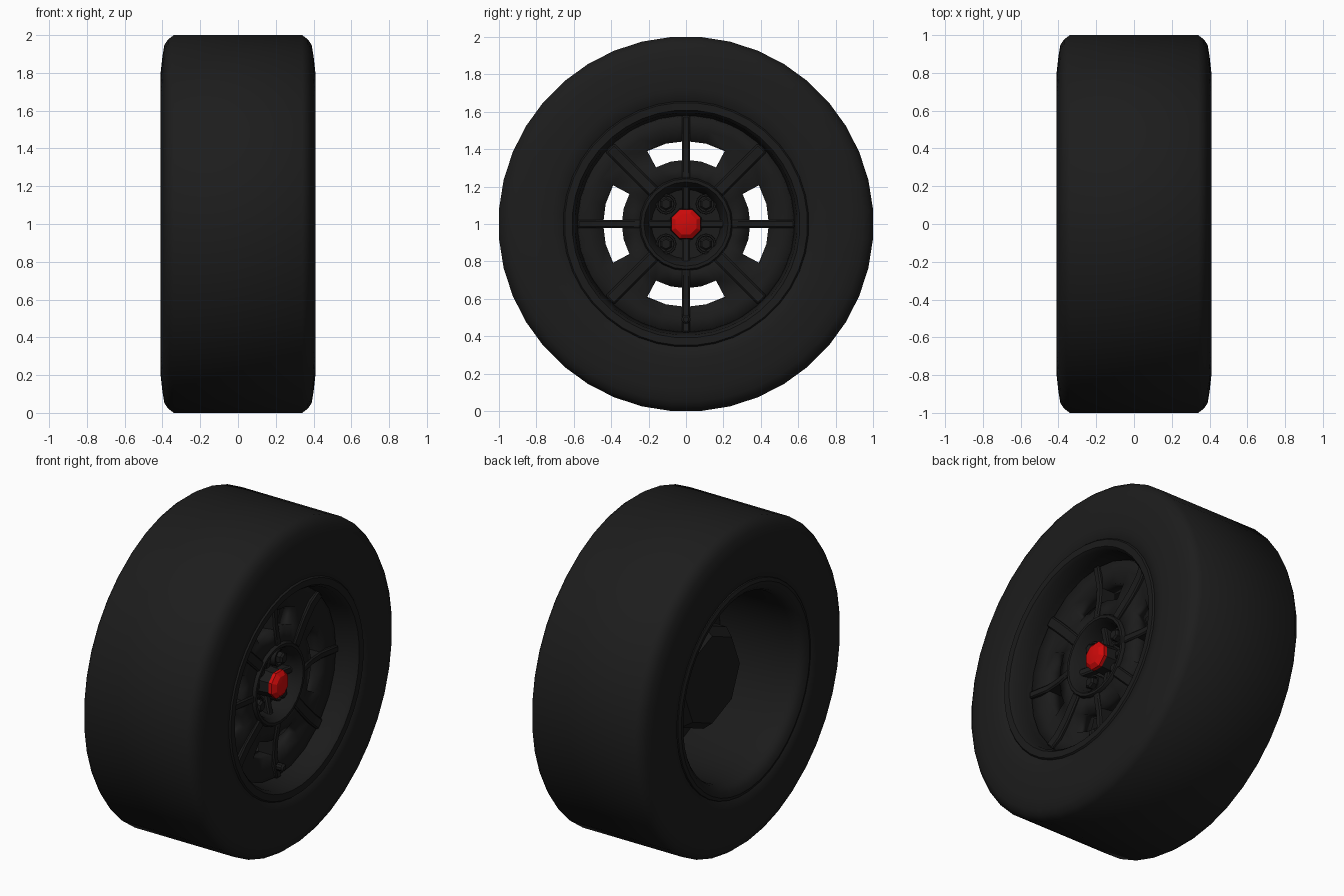
import bpy, bmesh, math
from math import sin, cos, radians

if "Cube" in bpy.data.objects:
    bpy.data.objects.remove(bpy.data.objects["Cube"])


def material(name, color):
    m = bpy.data.materials.new(name)
    m.use_nodes = True
    m.diffuse_color = (*color, 1)
    bsdf = m.node_tree.nodes["Principled BSDF"]
    bsdf.inputs["Base Color"].default_value = (*color, 1)
    bsdf.inputs["Roughness"].default_value = 0.7
    return m


rubber = material("black rubber", (0.012, 0.012, 0.012))
metal = material("dark metal", (0.011, 0.011, 0.011))
red = material("red paint", (0.62, 0.003, 0.003))


def finish(name, bm, mat, smooth=35):
    bmesh.ops.recalc_face_normals(bm, faces=bm.faces)
    me = bpy.data.meshes.new(name)
    bm.to_mesh(me)
    bm.free()
    me.materials.append(mat)
    for p in me.polygons:
        p.use_smooth = True
    me.set_sharp_from_angle(angle=radians(smooth))
    ob = bpy.data.objects.new(name, me)
    ob.location.z = 1
    bpy.context.collection.objects.link(ob)
    return ob


def even(n, start=0):
    return [start + 360 * i / n for i in range(n)]


def lathe(name, profile, angles, mat, closed=False, caps=False,
          skip=None, at=(0, 0), smooth=35):
    """Turn an (x, radius) profile about the wheel axis."""
    bm = bmesh.new()
    rings = [[bm.verts.new((x, at[0] + r * sin(radians(a)), at[1] + r * cos(radians(a))))
              for a in angles] for x, r in profile]
    n, count = len(angles), len(rings)
    for i in range(count if closed else count - 1):
        for j in range(n):
            if skip and skip(i, j):
                continue
            a, b = rings[i], rings[(i + 1) % count]
            k = (j + 1) % n
            bm.faces.new((a[j], a[k], b[k], b[j]))
    if caps:
        bm.faces.new(rings[0])
        bm.faces.new(rings[-1])
    return finish(name, bm, mat, smooth)


def rib(name, outline, width, angle):
    """Radial plate from a (radius, x) outline."""
    bm = bmesh.new()
    a = radians(angle)
    sides = []
    for w in (-width / 2, width / 2):
        sides.append([bm.verts.new((x, r * sin(a) + w * cos(a), r * cos(a) - w * sin(a)))
                      for r, x in outline])
    n = len(outline)
    for s in sides:
        bm.faces.new(s)
    for i in range(n):
        k = (i + 1) % n
        bm.faces.new((sides[0][i], sides[0][k], sides[1][k], sides[1][i]))
    ob = finish(name, bm, metal)
    bev = ob.modifiers.new("soft edges", "BEVEL")
    bev.width = 0.008


# Tyre: mirrored half profile
half = [(0.37, 0.63), (0.40, 0.66), (0.408, 0.72), (0.41, 0.80),
        (0.40, 0.89), (0.39, 0.95), (0.37, 0.98), (0.34, 1.003)]
lathe("tyre", half + [(-x, r) for x, r in reversed(half)], even(40, 4.5), rubber,
      closed=True, smooth=70)

# Rim barrel with a narrow outer lip and a thick rounded inner lip
lathe("rim_barrel", [
    (0.36, 0.665), (0.395, 0.66), (0.407, 0.65), (0.405, 0.61), (0.385, 0.594),
    (0.30, 0.585), (0.20, 0.575), (0.12, 0.56), (-0.25, 0.565), (-0.34, 0.565),
    (-0.375, 0.575), (-0.40, 0.60), (-0.408, 0.63), (-0.40, 0.65), (-0.36, 0.66)],
    even(40, 4.5), metal, closed=True)

# Thick wheel disc with four openings
quarter = (-28, -14, 0, 14, 28, 45)
disc_angles = [q + 90 * k for k in range(4) for q in quarter]
disc = lathe("wheel_disc", [(0.22, 0.59), (0.20, 0.52), (0.20, 0.443), (0.21, 0.337),
                            (0.225, 0.22)],
             disc_angles, metal, skip=lambda i, j: i == 2 and j % 6 < 4)
thick = disc.modifiers.new("thickness", "SOLIDIFY")
thick.thickness = 0.10
thick.offset = 0

# Hub with a raised ring around a deep bowl
lathe("hub_bowl", [(0.13, 0.25), (0.275, 0.25), (0.29, 0.242), (0.29, 0.225), (0.26, 0.205),
                   (0.175, 0.185), (0.165, 0.03), (0.13, 0.03)],
      even(24), metal, closed=True)

# Spokes: thin ones across the openings, broad ones between them
thin = [(0.06, 0.20), (0.20, 0.23), (0.245, 0.285), (0.36, 0.265), (0.45, 0.26),
        (0.58, 0.285), (0.58, 0.15), (0.06, 0.15)]
broad = [(0.24, 0.285), (0.40, 0.27), (0.50, 0.27), (0.575, 0.285), (0.575, 0.15),
         (0.24, 0.15)]
for k in range(4):
    rib("thin_spoke", thin, 0.045, 90 * k)
    rib("broad_spoke", broad, 0.065, 45 + 90 * k)

# Lug nuts in round seats
for sy in (-1, 1):
    for sz in (-1, 1):
        spot = (sy * 0.107, sz * 0.107)
        lathe("lug_seat", [(0.15, 0.056), (0.215, 0.054), (0.215, 0.044), (0.195, 0.042)],
              even(12), metal, caps=True, at=spot)
        lathe("lug_nut", [(0.17, 0.036), (0.235, 0.036), (0.245, 0.026)],
              even(6), metal, caps=True, at=spot)

# Centre post and red cap
octagon = even(8, 22.5)
lathe("centre_post", [(0.14, 0.092), (0.27, 0.08)], octagon, metal, caps=True)
lathe("centre_cap", [(0.265, 0.085), (0.285, 0.085), (0.305, 0.06), (0.312, 0.025)],
      octagon, red, caps=True, smooth=20)

# Hub drum on the inner side
lathe("hub_drum", [(0.16, 0.325), (-0.12, 0.32), (-0.18, 0.27)], even(8),
      metal, caps=True, smooth=20)

# Tyre valve
lathe("valve_stem", [(0.20, 0.014), (0.27, 0.014), (0.275, 0.024), (0.31, 0.024),
                     (0.32, 0.014)], even(10), metal, caps=True, at=(0, -0.51))
